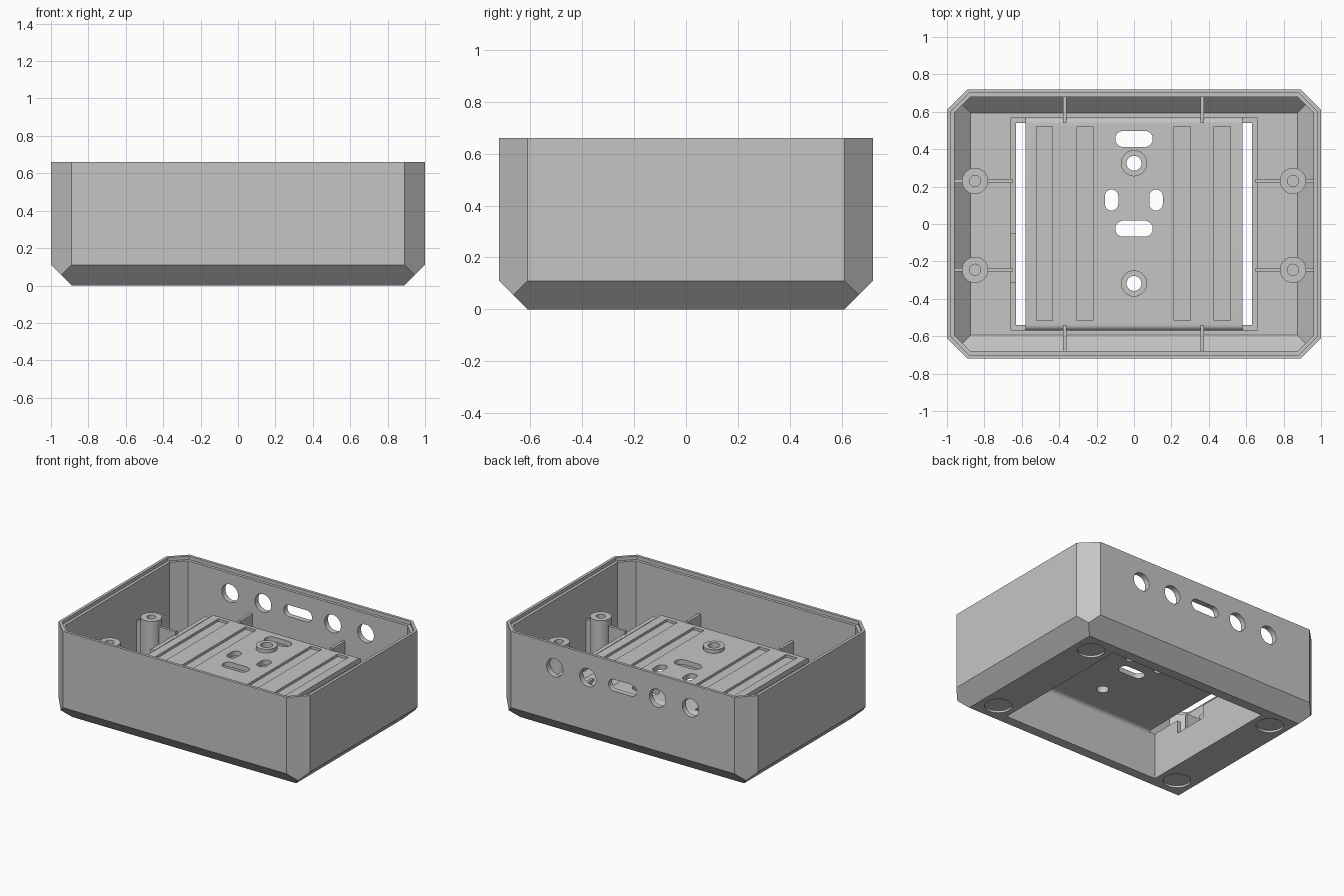
import bpy, bmesh, math
from mathutils import Vector

if "Cube" in bpy.data.objects:
    bpy.data.objects.remove(bpy.data.objects["Cube"], do_unlink=True)

grey = bpy.data.materials.new("light_grey")
grey.use_nodes = True
tone = (0.56, 0.56, 0.56, 1)
grey.diffuse_color = tone
grey.node_tree.nodes["Principled BSDF"].inputs["Base Color"].default_value = tone


def finish(bm, name):
    bmesh.ops.recalc_face_normals(bm, faces=bm.faces)
    mesh = bpy.data.meshes.new(name)
    bm.to_mesh(mesh)
    bm.free()
    mesh.materials.append(grey)
    obj = bpy.data.objects.new(name, mesh)
    bpy.context.collection.objects.link(obj)
    return obj


def prism(name, points, vec, round_top=0):
    """Extrude a planar outline; optionally round the top edges along x."""
    bm = bmesh.new()
    face = bm.faces.new([bm.verts.new(p) for p in points])
    out = bmesh.ops.extrude_face_region(bm, geom=[face])
    moved = [v for v in out["geom"] if isinstance(v, bmesh.types.BMVert)]
    bmesh.ops.translate(bm, verts=moved, vec=vec)
    if round_top:
        top = max(v.co.z for v in bm.verts)
        edges = [e for e in bm.edges
                 if all(abs(v.co.z - top) < 1e-5 for v in e.verts)
                 and abs(e.verts[0].co.x - e.verts[1].co.x) > 0.1]
        bmesh.ops.bevel(bm, geom=edges, offset=round_top, segments=6,
                        profile=0.5, affect='EDGES')
    return finish(bm, name)


def box(name, x, y, z, round_top=0):
    pts = [(x[0], y[0], z[0]), (x[1], y[0], z[0]), (x[1], y[1], z[0]), (x[0], y[1], z[0])]
    return prism(name, pts, (0, 0, z[1] - z[0]), round_top)


def stadium(name, center, r, depth, half=0, long="x", axis="z", n=48):
    """Round bar, or a rounded slot when half is above zero."""
    u = Vector((1, 0, 0)) if long == "x" else Vector((0, 1, 0))
    w = Vector((0, 0, 1)) if axis == "y" else (Vector((0, 1, 0)) if long == "x" else Vector((1, 0, 0)))
    pts = []
    for i in range(n):
        a = 2 * math.pi * (i + 0.5) / n
        side = half if math.cos(a) > 0 else -half
        pts.append(Vector(center) + u * (r * math.cos(a) + side) + w * r * math.sin(a))
    return prism(name, pts, (0, depth, 0) if axis == "y" else (0, 0, depth))


def cut(obj, *cutters):
    for cutter in cutters:
        mod = obj.modifiers.new("cut", 'BOOLEAN')
        mod.operation, mod.solver, mod.object = 'DIFFERENCE', 'EXACT', cutter
        graph = bpy.context.evaluated_depsgraph_get()
        mesh = bpy.data.meshes.new_from_object(obj.evaluated_get(graph))
        obj.modifiers.clear()
        obj.data = mesh
        bpy.data.objects.remove(cutter, do_unlink=True)


def octagon(d, z):
    x, y, s = 1 - d, 0.72 - d, 1.61 - d * math.sqrt(2)
    quarter = [(x, s - x), (s - y, y)]
    pts = quarter + [(-a, b) for a, b in quarter[::-1]]
    pts += [(-a, -b) for a, b in pts]
    return [(a, b, z) for a, b in pts]


def chamfered_block(name, d, top):
    """Case volume with chamfered corners, shrunk inward by d."""
    k = d * math.sqrt(2)
    pts = octagon(d, top) + octagon(d, 0.11 - d + k)
    for z in (d, (0.11 + k) / 2):
        pts += [(sx * (0.89 - k + z), sy * (0.61 - k + z), z) for sx in (-1, 1) for sy in (-1, 1)]
    bm = bmesh.new()
    for p in pts:
        bm.verts.new(p)
    bmesh.ops.convex_hull(bm, input=bm.verts)
    bmesh.ops.dissolve_limit(bm, angle_limit=0.01, verts=bm.verts, edges=bm.edges)
    return finish(bm, name)


# Outer case with stepped rim and open bottom
shell = chamfered_block("case_shell", 0, 0.66)
cut(shell, chamfered_block("cavity", 0.04, 0.8),
    prism("rim_step", octagon(0.02, 0.635), (0, 0, 0.2)),
    box("opening", (-0.63, 0.63), (-0.54, 0.54), (-0.1, 0.2)))

# Connector holes in the back wall
for x in (-0.54, -0.277, 0.277, 0.54):
    cut(shell, stadium("port", (x, 0.6, 0.49), 0.065, 0.3, axis="y"))
cut(shell, stadium("port_slot", (0, 0.6, 0.49), 0.042, 0.3, half=0.07, axis="y"))

# Shallow foot recesses underneath
for sx in (-1, 1):
    for sy in (-1, 1):
        cut(shell, stadium("foot_recess", (sx * 0.76, sy * 0.47, -0.1), 0.09, 0.115))

# Raised mounting plate bridging the opening
plate = box("mounting_plate", (-0.58, 0.58), (-0.57, 0.57), (0.04, 0.374), 0.03)
cut(plate, box("underside", (-0.7, 0.7), (-0.54, 0.54), (-0.1, 0.338), 0.03))
for x in (-0.478, -0.262, 0.258, 0.472):
    cut(plate, box("groove", (x - 0.043, x + 0.043), (-0.515, 0.52), (0.356, 0.5)))
for y in (0.455, -0.025):
    cut(plate, stadium("slot", (0, y, 0.2), 0.043, 0.4, half=0.057))
for x in (-0.12, 0.118):
    cut(plate, stadium("short_slot", (x, 0.128, 0.2), 0.036, 0.4, half=0.02, long="y"))
for y in (0.325, -0.318):
    cut(plate, stadium("screw_hole", (0, y, 0.2), 0.04, 0.4))
    boss = stadium("plate_boss", (0, y, 0.37), 0.07, 0.03)
    cut(boss, stadium("screw_hole", (0, y, 0.2), 0.04, 0.4))

# Side walls of the pocket, with end returns meeting the plate
for side, name in ((-1, "right"), (1, "left")):
    xs = sorted((side * 0.63, side * 0.66))
    wall = box(name + "_pocket_wall", xs, (-0.57, 0.57), (0.04, 0.335))
    if side < 0:
        cut(wall, box("cable_notch", (-0.7, -0.6), (-0.31, -0.05), (0.24, 0.5)))
    for end in (-1, 1):
        box(name + "_pocket_corner", sorted((side * 0.58, side * 0.63)),
            sorted((end * 0.54, end * 0.57)), (0.04, 0.335))

# Screw posts and their stiffening ribs
for side in (-1, 1):
    for y in (0.23, -0.245):
        center = (side * 0.85, y, 0.04)
        post = stadium("screw_post", center, 0.07, 0.37)
        cut(post, stadium("pilot_hole", (side * 0.85, y, 0.2), 0.03, 0.4))
        for a, b in ((0.65, 0.79), (0.91, 0.97)):
            low = 0.04 if b < 0.9 else 0.12
            box("post_rib", sorted((side * a, side * b)), (y - 0.01, y + 0.01), (low, 0.36))

# Ribs tying the plate to the front and back walls
for x in (-0.37, 0.365):
    for end in (-1, 1):
        profile = [(0.54, 0.36), (0.565, 0.04), (0.62, 0.04), (0.69, 0.12), (0.69, 0.392), (0.54, 0.392)]
        prism("wall_rib", [(x - 0.01, end * y, z) for y, z in profile], (0.02, 0, 0))

# Smooth the round surfaces, keep hard edges
bpy.ops.object.select_all(action='DESELECT')
for obj in bpy.context.collection.objects:
    if obj.type == 'MESH' and obj.data.materials and obj.data.materials[0] == grey:
        obj.select_set(True)
        bpy.context.view_layer.objects.active = obj
bpy.ops.object.shade_smooth_by_angle(angle=math.radians(30))
